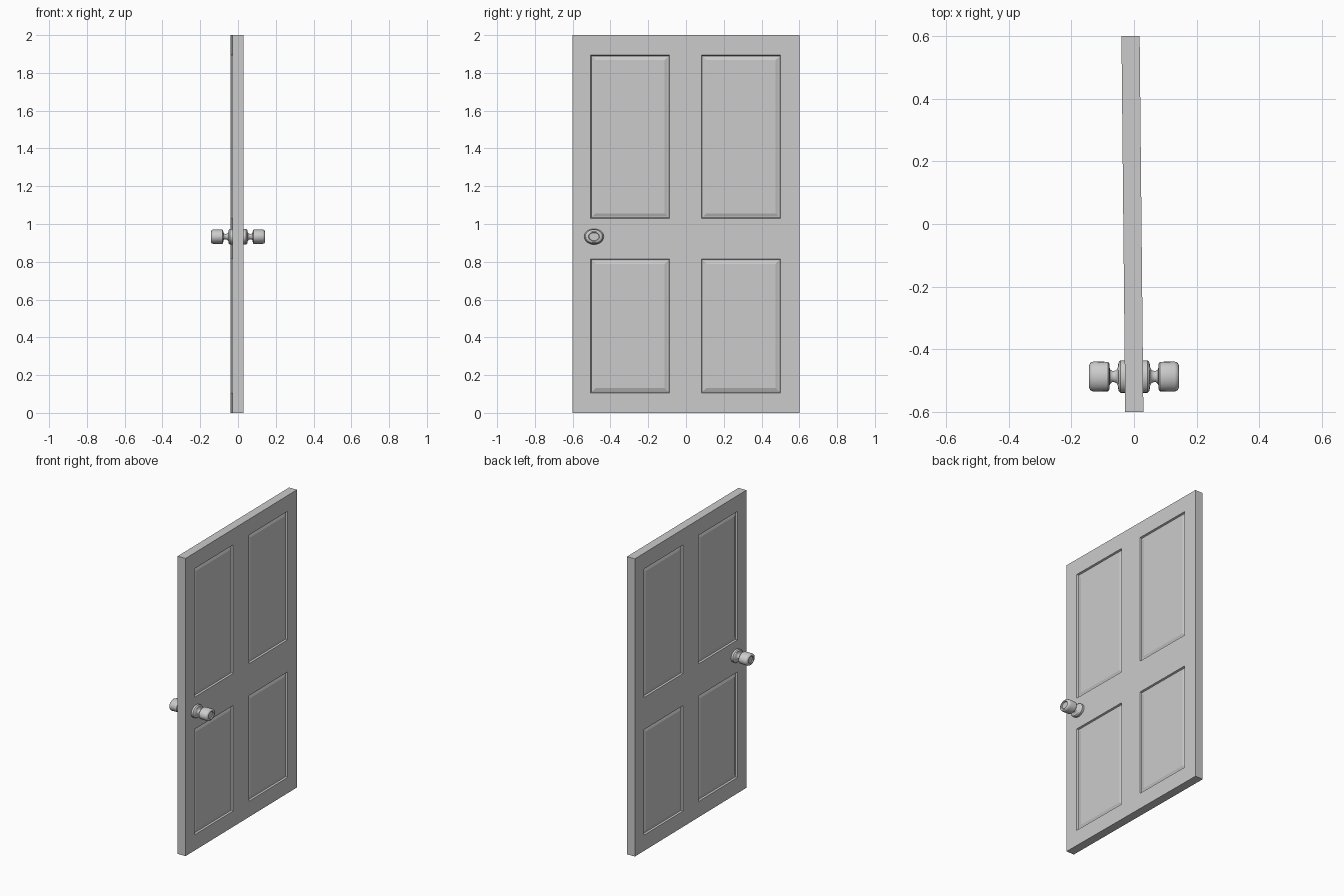
import bpy, bmesh, math
from mathutils import Matrix, Vector

if "Cube" in bpy.data.objects:
    bpy.data.objects.remove(bpy.data.objects["Cube"])

grey = bpy.data.materials.new("light grey")
grey.use_nodes = True
grey.diffuse_color = (0.6, 0.6, 0.6, 1)
grey.node_tree.nodes["Principled BSDF"].inputs["Base Color"].default_value = (0.6, 0.6, 0.6, 1)

TURN = Matrix.Translation((-0.005, 0, 0)) @ Matrix.Rotation(0.01, 4, "Z")


def add_object(name, bm):
    bmesh.ops.recalc_face_normals(bm, faces=bm.faces)
    mesh = bpy.data.meshes.new(name)
    bm.to_mesh(mesh)
    bm.free()
    mesh.materials.append(grey)
    obj = bpy.data.objects.new(name, mesh)
    bpy.context.collection.objects.link(obj)
    return obj


# Door slab, cut along the panel outlines
columns = [(-0.505, -0.087), (0.082, 0.5)]
rows = [(0.106, 0.815), (1.03, 1.894)]
bm = bmesh.new()
bmesh.ops.create_cube(bm, size=1)
bmesh.ops.scale(bm, vec=(0.058, 1.2, 2), verts=bm.verts)
bmesh.ops.translate(bm, vec=(0, 0, 1), verts=bm.verts)
for axis, spans in ((Vector((0, 1, 0)), columns), (Vector((0, 0, 1)), rows)):
    for cut in (c for span in spans for c in span):
        bmesh.ops.bisect_plane(bm, geom=bm.verts[:] + bm.edges[:] + bm.faces[:],
                               plane_co=axis * cut, plane_no=axis)


def inside(value, spans):
    return any(a < value < b for a, b in spans)


# Recessed panels on both faces: a step down, a groove, a slightly raised field
bm.normal_update()
panels = []
for f in bm.faces:
    c = f.calc_center_median()
    if abs(f.normal.x) > 0.9 and inside(c.y, columns) and inside(c.z, rows):
        panels.append(f)
for thickness, depth in ((0.005, -0.012), (0.01, 0), (0.022, 0.006)):
    bmesh.ops.inset_individual(bm, faces=panels, thickness=thickness, depth=depth)
add_object("door_slab", bm).matrix_world = TURN


# Lathed oval knob with rosette and neck: (distance from middle, radius)
profile = [(0.02, 0), (0.02, 0.052), (0.043, 0.052), (0.05, 0.044), (0.051, 0.03),
           (0.056, 0.021), (0.063, 0.018), (0.07, 0.018), (0.077, 0.024),
           (0.079, 0.042), (0.083, 0.047), (0.13, 0.048), (0.139, 0.044),
           (0.143, 0.036), (0.142, 0.029), (0.136, 0.026), (0.136, 0)]


def add_knob(name, side):
    bm = bmesh.new()
    verts = [bm.verts.new((side * d, r, 0)) for d, r in profile]
    edges = [bm.edges.new(pair) for pair in zip(verts, verts[1:])]
    bmesh.ops.spin(bm, geom=verts + edges, cent=(0, 0, 0), axis=(1, 0, 0),
                   angle=math.tau, steps=24, use_merge=True)
    bmesh.ops.remove_doubles(bm, verts=bm.verts, dist=0.0001)
    bmesh.ops.scale(bm, vec=(1, 1, 0.8), verts=bm.verts)
    obj = add_object(name, bm)
    obj.matrix_world = Matrix.Translation((0, -0.487, 0.933))
    bpy.ops.object.select_all(action="DESELECT")
    obj.select_set(True)
    bpy.context.view_layer.objects.active = obj
    bpy.ops.object.shade_smooth_by_angle(angle=math.radians(40))


add_knob("left_knob", 1)
add_knob("right_knob", -1)
